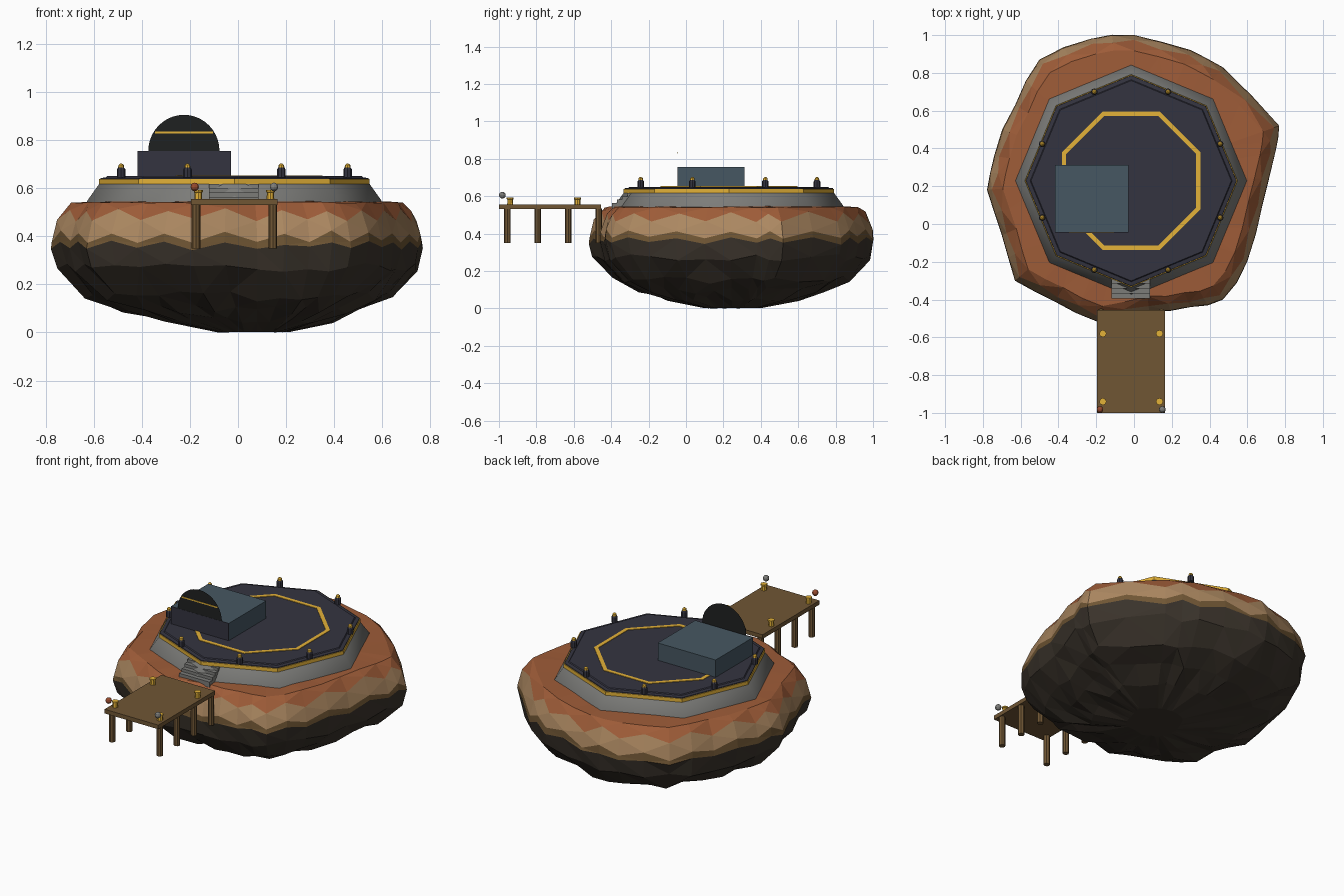
import bpy
import bmesh
import math
import random
from mathutils import Vector, Matrix

random.seed(4)
default_cube = bpy.data.objects.get("Cube")
if default_cube:
    bpy.data.objects.remove(default_cube, do_unlink=True)


def linear(value):
    value /= 255
    return value / 12.92 if value < 0.04 else ((value + 0.055) / 1.055) ** 2.4


def make_material(name, red, green, blue):
    material = bpy.data.materials.new(name)
    material.use_nodes = True
    colour = (linear(red), linear(green), linear(blue), 1)
    material.diffuse_color = colour
    material.node_tree.nodes["Principled BSDF"].inputs["Base Color"].default_value = colour
    return material


terracotta = make_material("terracotta soil", 158, 92, 56)
tan = make_material("tan stone", 172, 136, 97)
wood = make_material("brown wood", 112, 86, 52)
rock = make_material("dark rock", 58, 51, 43)
concrete = make_material("grey concrete", 124, 124, 121)
deck_dark = make_material("dark deck", 52, 52, 64)
yellow = make_material("marking yellow", 228, 178, 56)
slate = make_material("slate blue", 70, 87, 98)
black = make_material("dome black", 31, 33, 33)
red = make_material("signal red", 150, 74, 46)


def finish(name, bm, *materials):
    bmesh.ops.recalc_face_normals(bm, faces=bm.faces)
    mesh = bpy.data.meshes.new(name)
    bm.to_mesh(mesh)
    bm.free()
    for material in materials:
        mesh.materials.append(material)
    item = bpy.data.objects.new(name, mesh)
    bpy.context.collection.objects.link(item)
    return item


def loft(bm, rings, slots=None, caps=True, closed=False):
    """Bridge point rings of equal length; slots gives a material per band."""
    rows = [[bm.verts.new(point) for point in ring] for ring in rings]
    pairs = list(zip(rows, rows[1:]))
    if closed:
        pairs.append((rows[-1], rows[0]))
    for band, (lower, upper) in enumerate(pairs):
        for i in range(len(lower)):
            j = (i + 1) % len(lower)
            face = bm.faces.new((lower[i], lower[j], upper[j], upper[i]))
            face.material_index = slots[band] if slots else 0
    if caps:
        bm.faces.new(rows[0]).material_index = slots[0] if slots else 0
        bm.faces.new(rows[-1]).material_index = slots[-1] if slots else 0


def ring(centre, radius, z, sides=8, turn=0.0):
    angles = [math.tau * i / sides + turn for i in range(sides)]
    return [(centre[0] + radius * math.cos(a), centre[1] + radius * math.sin(a), z) for a in angles]


def turned(name, centre, profile, material, sides=8, turn=0.0):
    bm = bmesh.new()
    loft(bm, [ring(centre, radius, z, sides, turn) for radius, z in profile])
    return finish(name, bm, material)


def box(name, low, high, material):
    bm = bmesh.new()
    low, high = Vector(low), Vector(high)
    place = Matrix.Translation((low + high) / 2) @ Matrix.Diagonal((*(high - low), 1))
    bmesh.ops.create_cube(bm, size=1, matrix=place)
    return finish(name, bm, material)


def ball(name, centre, radius, material):
    bm = bmesh.new()
    bmesh.ops.create_uvsphere(bm, u_segments=10, v_segments=6, radius=radius,
                              matrix=Matrix.Translation(centre))
    return finish(name, bm, material)


# Island: an irregular outline scaled through a bowl profile with a scalloped rim
corners = [(0, 1), (.3, .92), (.47, .83), (.77, .52), (.75, .38), (.68, .1), (.6, -.2),
           (.47, -.4), (.3, -.44), (.08, -.46), (-.19, -.52), (-.42, -.41), (-.63, -.3),
           (-.7, -.06), (-.78, .18), (-.74, .36), (-.63, .63), (-.5, .87), (-.23, .98)]
middle = Vector((0, .25))
outline = []
for i, corner in enumerate(corners):
    start, end = Vector(corner), Vector(corners[(i + 1) % len(corners)])
    bulge = random.uniform(1, 1.02)
    outline += [start, middle + ((start + end) / 2 - middle) * bulge]

# Each level: scale, height, random wobble, scallop depth
profile = [(.2, .002, .002, 0), (.47, .05, .012, 0), (.66, .095, .018, 0), (.83, .15, .022, 0),
           (.975, .27, .02, 0), (1, .36, .01, .012), (.995, .398, .008, .018),
           (.955, .488, .008, .022), (.89, .541, .003, 0), (.6, .548, 0, 0)]
levels = []
for scale, height, wobble, scallop in profile:
    level = []
    for i, point in enumerate(outline):
        wave = scallop if i % 2 else -scallop
        spread = wobble * .8 if .01 < height < .35 else wobble / 4
        flat = middle + (point - middle) * (scale - wave * .5 * (height > .4)
                                            + random.uniform(-spread, spread / 2))
        drift = .08 * (1 - scale) if height < .3 else 0
        level.append((flat.x + drift, flat.y, height + wave + random.uniform(-wobble, wobble)))
    levels.append(level)
bm = bmesh.new()
loft(bm, levels, [3, 3, 3, 3, 3, 2, 1, 0, 0])
bmesh.ops.triangulate(bm, faces=[f for f in bm.faces if len(f.verts) == 4],
                      quad_method='SHORT_EDGE')
finish("island", bm, terracotta, tan, wood, rock)

# Landing platform: softly shaded sloped base, yellow edge band and dark deck
hub = (-.015, .229)
base = turned("platform_base", hub, [(.617, .5), (.612, .548), (.562, .618)], concrete)
for polygon in base.data.polygons:
    polygon.use_smooth = len(polygon.vertices) == 4
turned("edge_band", hub, [(.563, .612), (.563, .638)], yellow)
turned("deck", hub, [(.559, .636), (.557, .642), (.535, .645), (.53, .65)], deck_dark)

# Painted octagonal landing mark
bm = bmesh.new()
eighth = math.pi / 8
loft(bm, [ring(hub, r, z, 8, eighth) for r, z in
          [(.372, .648), (.396, .648), (.396, .653), (.372, .653)]], caps=False, closed=True)
finish("landing_mark", bm, yellow)

# Perimeter lamps
for i in range(8):
    angle = eighth + i * math.pi / 4
    spot = (hub[0] + .51 * math.cos(angle), hub[1] + .51 * math.sin(angle))
    turned("lamp_body", spot, [(.018, .645), (.018, .678), (.012, .686)], deck_dark)
    turned("lamp_tip", spot, [(.013, .685), (.011, .696), (.004, .702)], yellow)

# Control building with dark front wall
box("building", (-.418, -.042, .648), (-.03, .313, .755), slate)
box("front_wall", (-.418, -.046, .648), (-.03, -.042, .755), deck_dark)

# Upright half-round sheet on the front edge of the roof
bm = bmesh.new()
arc = [math.pi * i / 20 for i in range(21)]
bm.faces.new([bm.verts.new((-.225 + .148 * math.cos(a), -.045, .755 + .15 * math.sin(a)))
              for a in arc])
finish("dome_panel", bm, black)
box("dome_stripe", (-.345, -.048, .828), (-.105, -.0455, .836), yellow)

# Steps up to the platform
for i in range(4):
    box("step", (-.12, -.395 + i * .027, .53), (.085, -.25, .563 + i * .018), concrete)

# Dock with posts, bollards and end lights
box("dock_planks", (-.195, -1, .53), (.165, -.455, .555), wood)
for x in (-.175, .145):
    for i in range(4):
        turned("dock_post", (x, -.955 + i * .163), [(.018, .35), (.018, .535)], wood)
for x in (-.165, .135):
    for y in (-.94, -.58):
        turned("bollard", (x, y), [(.016, .55), (.015, .582), (.019, .584), (.019, .592)], yellow)
ball("right_light", (-.18, -.982, .605), .018, red)
ball("left_light", (.15, -.982, .605), .018, concrete)
